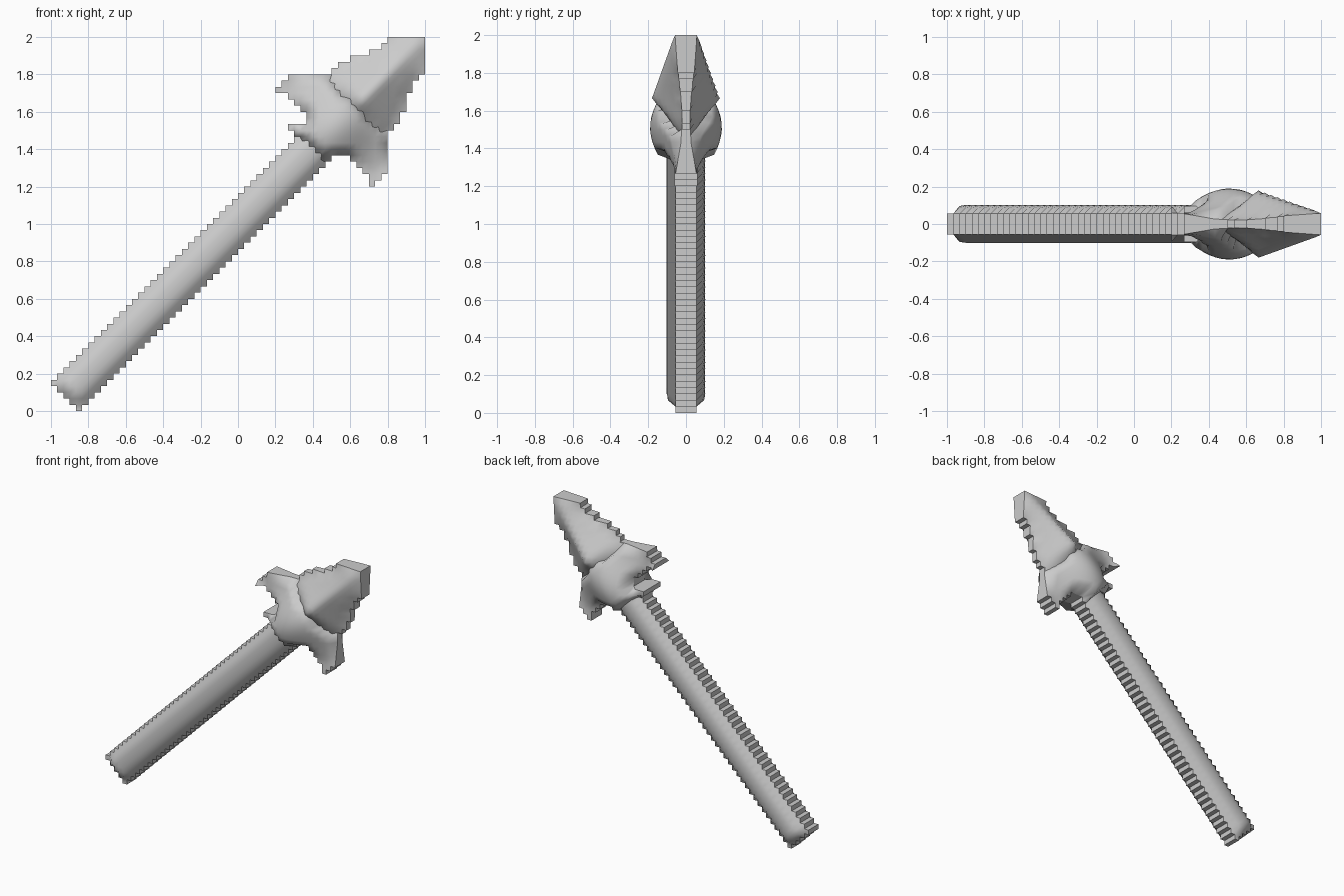
import bpy, bmesh, math

cube = bpy.data.objects.get("Cube")
if cube:
    bpy.data.objects.remove(cube, do_unlink=True)

N = 60             # cells along the longest side
CELL = 2 / N

stone = bpy.data.materials.new("plain grey")
stone.use_nodes = True
GREY = (0.6, 0.6, 0.6, 1)
stone.diffuse_color = GREY
stone.node_tree.nodes["Principled BSDF"].inputs["Base Color"].default_value = GREY


def along_across(i, j):
    """Grid position -> distance along and across the diagonal axis."""
    x, z = -1 + i * CELL, j * CELL
    return (x + z - 1) / 2, (z - x - 1) / 2


def inside(p, poly):
    hit = False
    for (ax, ay), (bx, by) in zip(poly, poly[1:] + poly[:1]):
        if (ay > p[1]) != (by > p[1]) and p[0] < ax + (bx - ax) * (p[1] - ay) / (by - ay):
            hit = not hit
    return hit


def mirrored(half):
    return half + [(u, -t) for u, t in reversed(half)]


def stepped_part(name, outlines, height, rim):
    """Stepped silhouette, swollen to both sides by a height rule."""
    cells = {(i, j) for i in range(N) for j in range(N)
             if any(inside(along_across(i + 0.5, j + 0.5), o) for o in outlines)}
    bm = bmesh.new()
    verts = {}

    def vert(i, j, side):
        if (i, j, side) not in verts:
            full = all((i - a, j - b) in cells for a in (0, 1) for b in (0, 1))
            h = (height if full else rim)(*along_across(i, j))
            verts[i, j, side] = bm.verts.new((-1 + i * CELL, side * h, j * CELL))
        return verts[i, j, side]

    for i, j in sorted(cells):
        ring = [(i, j), (i + 1, j), (i + 1, j + 1), (i, j + 1)]
        bm.faces.new([vert(*c, -1) for c in ring]).smooth = True
        bm.faces.new([vert(*c, 1) for c in reversed(ring)]).smooth = True
        # flat walls around the rim
        for k, (di, dj) in enumerate([(0, -1), (1, 0), (0, 1), (-1, 0)]):
            if (i + di, j + dj) not in cells:
                a, b = ring[k], ring[(k + 1) % 4]
                bm.faces.new([vert(*b, -1), vert(*a, -1), vert(*a, 1), vert(*b, 1)])
    mesh = bpy.data.meshes.new(name)
    bm.to_mesh(mesh)
    bm.free()
    mesh.materials.append(stone)
    obj = bpy.data.objects.new(name, mesh)
    bpy.context.collection.objects.link(obj)
    return obj


# Shaft: rounded bar with a chamfered end
stepped_part("shaft", [mirrored([(-0.92, 0.07), (0.55, 0.07)])],
             lambda u, t: 0.102 - 0.02 * (t / 0.06) ** 2,
             lambda u, t: 0.055)


# Collar: swollen band with two swept guards and a small nub on the upper side
def collar_height(u, t):
    if u < 0.45 and t > 0.085:
        return 0.1
    swell = math.sqrt(max(0, 1 - ((u - 0.51) / 0.16) ** 2))
    return 0.045 + 0.145 * swell * math.exp(-(t / 0.14) ** 2)


def collar_rim(u, t):
    if u < 0.45 and t > 0.085:
        return 0.095
    return 0.025 + 0.035 * min(1, max(0, (0.62 - u) / 0.1))


guards = mirrored([(0.40, 0.06), (0.445, 0.09), (0.475, 0.125), (0.475, 0.20), (0.46, 0.262),
                   (0.54, 0.262), (0.635, 0.165), (0.65, 0.06)])
nub = [(0.39, 0.05), (0.385, 0.11), (0.415, 0.13), (0.46, 0.09)]
stepped_part("collar", [guards, nub], collar_height, collar_rim)


# Blade: four-sided point with a central ridge and thin edges
def blade_edge(u, t=0):
    return 0.022 + 0.036 * max(0, (u - 0.75) / 0.25)


def blade_height(u, t):
    ridge = 0.182 - 0.122 * (u - 0.66) / 0.34 if u > 0.66 else 0.182 - 1.2 * (0.66 - u)
    width = 0.165 - 0.085 * max(0, (u - 0.64) / 0.28)
    edge = blade_edge(u)
    return edge + max(0, ridge - edge) * max(0, 1 - abs(t) / width)


stepped_part("blade", [mirrored([(0.57, 0.13), (0.635, 0.167), (0.74, 0.147), (0.80, 0.11),
                                 (0.88, 0.086), (0.915, 0.09), (1.01, 0.0)])],
             blade_height, blade_edge)
